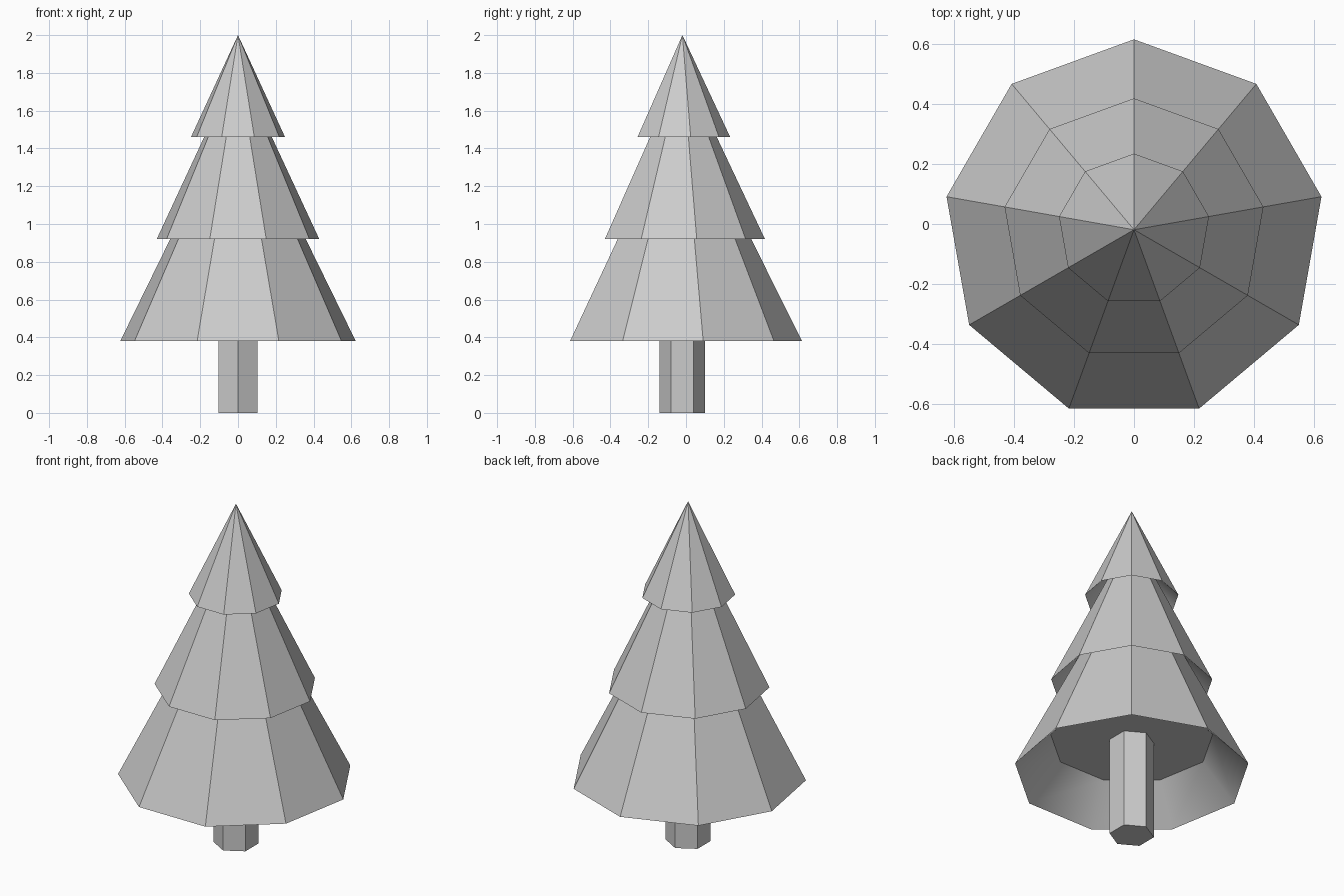
import bpy
import bmesh
from math import cos, sin, pi, radians

cube = bpy.data.objects.get("Cube")
if cube:
    bpy.data.objects.remove(cube, do_unlink=True)

AXIS_Y = -0.019   # the trunk axis sits slightly forward of the centre

grey = bpy.data.materials.new("plain grey")
grey.use_nodes = True
colour = (0.6, 0.6, 0.6, 1)
grey.diffuse_color = colour
grey.node_tree.nodes["Principled BSDF"].inputs["Base Color"].default_value = colour


def lathe(name, sides, profile):
    """Faceted solid from (radius, z) rings, bottom to top, one corner to the back.
    A zero radius at the top makes a point; open ends are capped."""
    bm = bmesh.new()
    rings = []
    for radius, z in profile:
        count = sides if radius else 1
        rings.append([bm.verts.new((radius * cos(pi / 2 + 2 * pi * i / sides),
                                    radius * sin(pi / 2 + 2 * pi * i / sides), z))
                      for i in range(count)])
    for low, high in zip(rings, rings[1:]):
        for i in range(sides):
            j = (i + 1) % sides
            top = [high[0]] if len(high) == 1 else [high[j], high[i]]
            bm.faces.new([low[i], low[j]] + top)
    bm.faces.new(rings[0][::-1])
    if len(rings[-1]) > 1:
        bm.faces.new(rings[-1])
    bmesh.ops.recalc_face_normals(bm, faces=bm.faces)
    mesh = bpy.data.meshes.new(name)
    bm.to_mesh(mesh)
    bm.free()
    mesh.materials.append(grey)
    obj = bpy.data.objects.new(name, mesh)
    obj.location.y = AXIS_Y
    bpy.context.collection.objects.link(obj)
    # outer facets stay crisp, the hollow undersides blend
    bpy.ops.object.select_all(action='DESELECT')
    obj.select_set(True)
    bpy.context.view_layer.objects.active = obj
    bpy.ops.object.shade_smooth_by_angle(angle=radians(32))
    return obj


# Foliage: three skirts, each with an underside rising inward
lathe("foliage", 9, [
    (0.44, 0.58), (0.633, 0.38),
    (0.285, 1.08), (0.437, 0.92),
    (0.116, 1.60), (0.253, 1.46),
    (0, 2.0),
])

# Trunk: hexagonal post reaching up into the lowest skirt
lathe("trunk", 6, [(0.12, 0), (0.12, 0.58)])
